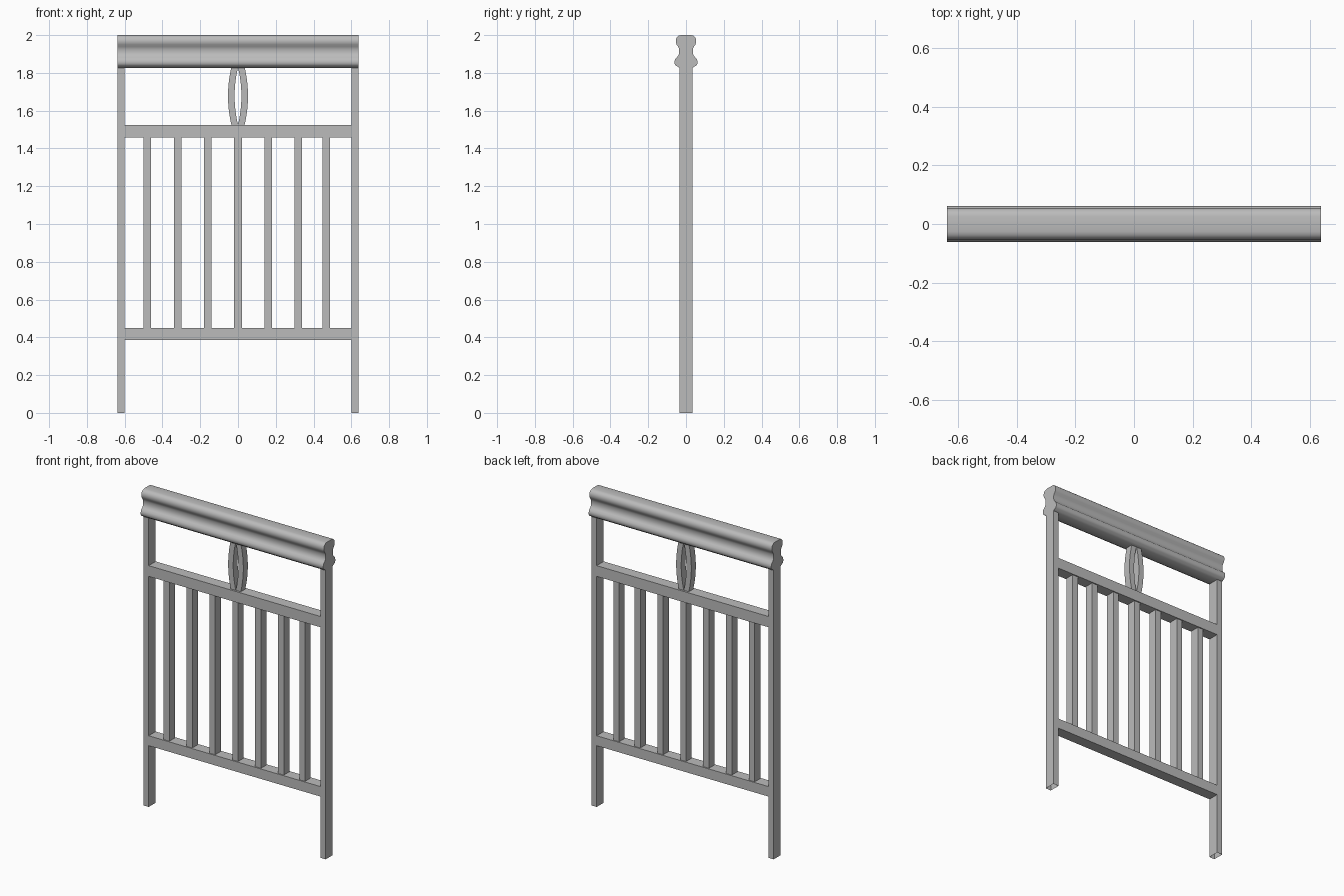
import bpy, bmesh, math

cube = bpy.data.objects.get("Cube")
if cube:
    bpy.data.objects.remove(cube, do_unlink=True)

grey = bpy.data.materials.new("plain_grey")
grey.use_nodes = True
GREY = (0.5, 0.5, 0.5, 1)
grey.diffuse_color = GREY
grey.node_tree.nodes["Principled BSDF"].inputs["Base Color"].default_value = GREY


def finish(name, bm):
    bmesh.ops.recalc_face_normals(bm, faces=bm.faces)
    mesh = bpy.data.meshes.new(name)
    bm.to_mesh(mesh)
    bm.free()
    mesh.materials.append(grey)
    obj = bpy.data.objects.new(name, mesh)
    bpy.context.collection.objects.link(obj)
    return obj


def box(name, x0, x1, depth, z0, z1, open_bottom=False):
    bm = bmesh.new()
    bmesh.ops.create_cube(bm, size=1)
    for v in bm.verts:
        v.co = ((x0 + x1) / 2 + v.co.x * (x1 - x0), v.co.y * depth,
                (z0 + z1) / 2 + v.co.z * (z1 - z0))
    if open_bottom:
        low = [f for f in bm.faces if all(v.co.z < z0 + 0.001 for v in f.verts)]
        bmesh.ops.delete(bm, geom=low, context='FACES_ONLY')
    return finish(name, bm)


def extrude(name, points, direction):
    """Sweep a closed outline along a straight direction."""
    bm = bmesh.new()
    face = bm.faces.new([bm.verts.new(p) for p in points])
    out = bmesh.ops.extrude_face_region(bm, geom=[face], use_keep_orig=True)
    moved = [g for g in out["geom"] if isinstance(g, bmesh.types.BMVert)]
    bmesh.ops.translate(bm, verts=moved, vec=direction)
    return finish(name, bm)


def smooth(obj, angle):
    bpy.ops.object.select_all(action='DESELECT')
    obj.select_set(True)
    bpy.context.view_layer.objects.active = obj
    bpy.ops.object.shade_smooth_by_angle(angle=math.radians(angle))


HALF, INNER, DEPTH = 0.638, 0.6, 0.07
LOW_TOP, HIGH_BOTTOM, HIGH_TOP, CAP_BOTTOM = 0.45, 1.457, 1.525, 1.826

# Posts and rails
box("right_post", -HALF, -INNER, DEPTH, 0, CAP_BOTTOM + 0.01, True)
box("left_post", INNER, HALF, DEPTH, 0, CAP_BOTTOM + 0.01, True)
box("lower_rail", -INNER, INNER, DEPTH, 0.387, LOW_TOP)
box("upper_rail", -INNER, INNER, DEPTH, HIGH_BOTTOM, HIGH_TOP)

# Balusters
for i, x in enumerate((-0.48, -0.32, -0.16, 0, 0.16, 0.32, 0.468)):
    box(f"baluster_{i + 1}", x - 0.02, x + 0.02, 0.056, LOW_TOP, HIGH_BOTTOM)

# Moulded handrail: half profile of (y, z), mirrored front to back
half = [(0.036, CAP_BOTTOM), (0.042, 1.832), (0.054, 1.838), (0.06, 1.848),
        (0.061, 1.86), (0.057, 1.874), (0.047, 1.884), (0.04, 1.893),
        (0.036, 1.907), (0.036, 1.925), (0.041, 1.938), (0.05, 1.95),
        (0.054, 1.962), (0.054, 1.976), (0.048, 1.989), (0.038, 1.997),
        (0.026, 2.0)]
outline = half + [(-y, z) for y, z in reversed(half)]
handrail = extrude("handrail", [(-HALF, y, z) for y, z in outline], (2 * HALF, 0, 0))
smooth(handrail, 50)

# Pair of bowed slats forming the open oval ornament
STEPS, SLAT = 10, 0.045
for name, side in (("right_bowed_slat", -1), ("left_bowed_slat", 1)):
    bow = []
    for i in range(STEPS + 1):
        t = i / STEPS
        bow.append((0.018 * 4 * t * (1 - t),
                    HIGH_TOP + t * (CAP_BOTTOM + 0.004 - HIGH_TOP)))
    loop = bow + [(x + 0.035, z) for x, z in reversed(bow)]
    slat = extrude(name, [(side * x, -SLAT / 2, z) for x, z in loop], (0, SLAT, 0))
    smooth(slat, 30)
